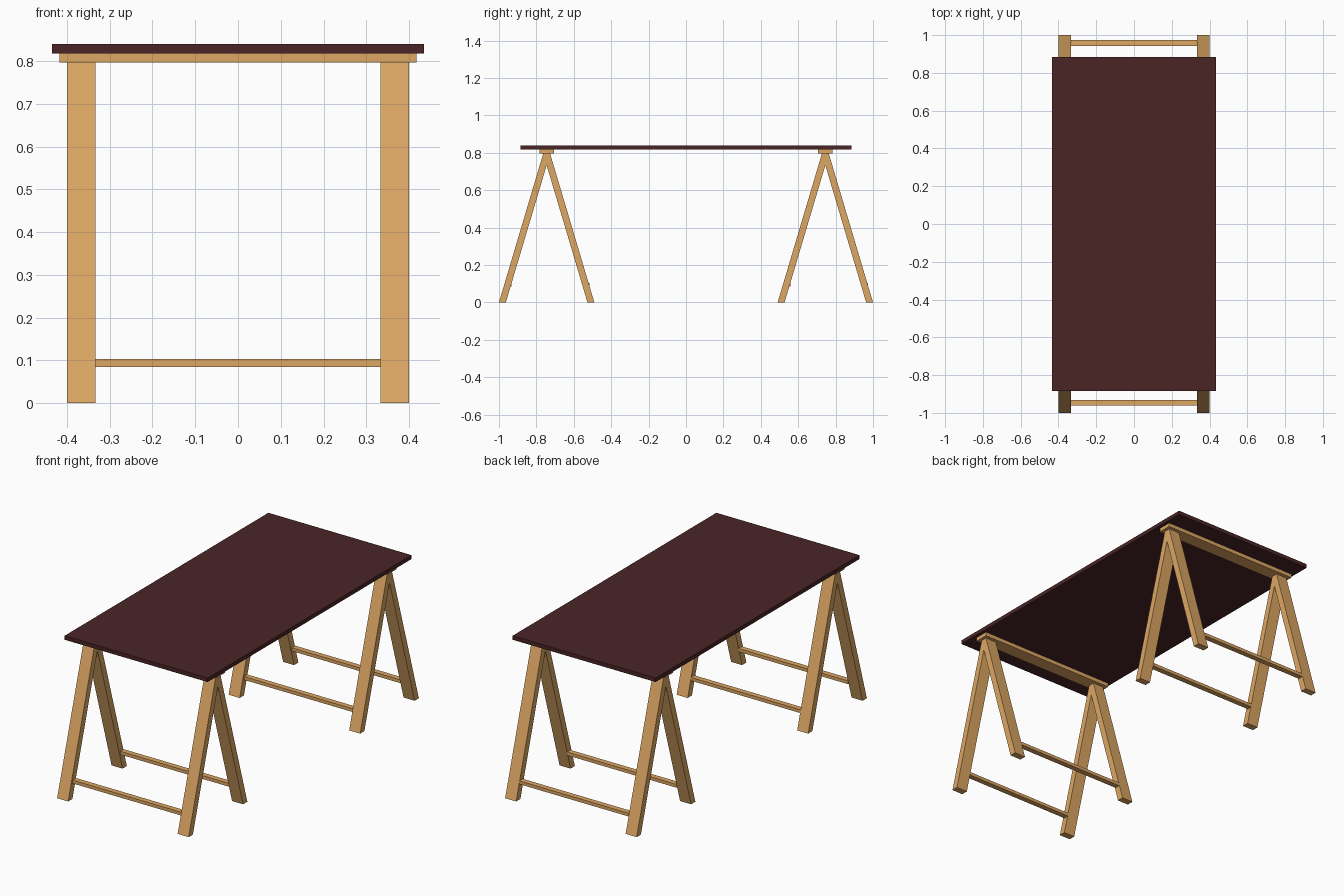
import bpy
import bmesh
from mathutils import Vector

cube = bpy.data.objects.get("Cube")
if cube:
    bpy.data.objects.remove(cube, do_unlink=True)


def make_material(name, rgb):
    mat = bpy.data.materials.new(name)
    mat.use_nodes = True
    mat.diffuse_color = (*rgb, 1)
    mat.node_tree.nodes["Principled BSDF"].inputs["Base Color"].default_value = (*rgb, 1)
    return mat


wood = make_material("light wood", (0.72, 0.385, 0.127))
dark = make_material("dark brown", (0.068, 0.018, 0.019))


def extrude_x(name, profile, x0, x1, y, mat):
    """Prism from a (y, z) outline, running from x0 to x1 and shifted by y."""
    bm = bmesh.new()
    face = bm.faces.new([bm.verts.new((x0, y + py, pz)) for py, pz in profile])
    result = bmesh.ops.extrude_face_region(bm, geom=[face])
    moved = [v for v in result["geom"] if isinstance(v, bmesh.types.BMVert)]
    bmesh.ops.translate(bm, verts=moved, vec=Vector((x1 - x0, 0, 0)))
    bmesh.ops.recalc_face_normals(bm, faces=bm.faces)
    mesh = bpy.data.meshes.new(name)
    bm.to_mesh(mesh)
    bm.free()
    mesh.materials.append(mat)
    obj = bpy.data.objects.new(name, mesh)
    bpy.context.collection.objects.link(obj)
    return obj


def rect(half_y, z0, z1):
    return [(-half_y, z0), (half_y, z0), (half_y, z1), (-half_y, z1)]


# Table top
extrude_x("table_top", rect(0.885, 0.818, 0.84), -0.435, 0.435, 0, dark)

# Pair of slanted legs joined under the beam
leg_pair = [(-0.255, 0), (-0.018, 0.797), (0.018, 0.797), (0.255, 0),
            (0.218, 0), (0, 0.733), (-0.218, 0)]

# Two trestles: beam, leg pairs and low rails
for end, y in (("front", -0.745), ("back", 0.745)):
    extrude_x(f"{end}_beam", rect(0.038, 0.797, 0.818), -0.417, 0.417, y, wood)
    for side, x0, x1 in (("right", -0.4, -0.333), ("left", 0.333, 0.4)):
        extrude_x(f"{end}_{side}_legs", leg_pair, x0, x1, y, wood)
    for place, offset in (("front", -0.202), ("back", 0.213)):
        extrude_x(f"{end}_trestle_{place}_rail", rect(0.015, 0.085, 0.103),
                  -0.333, 0.333, y + offset, wood)
